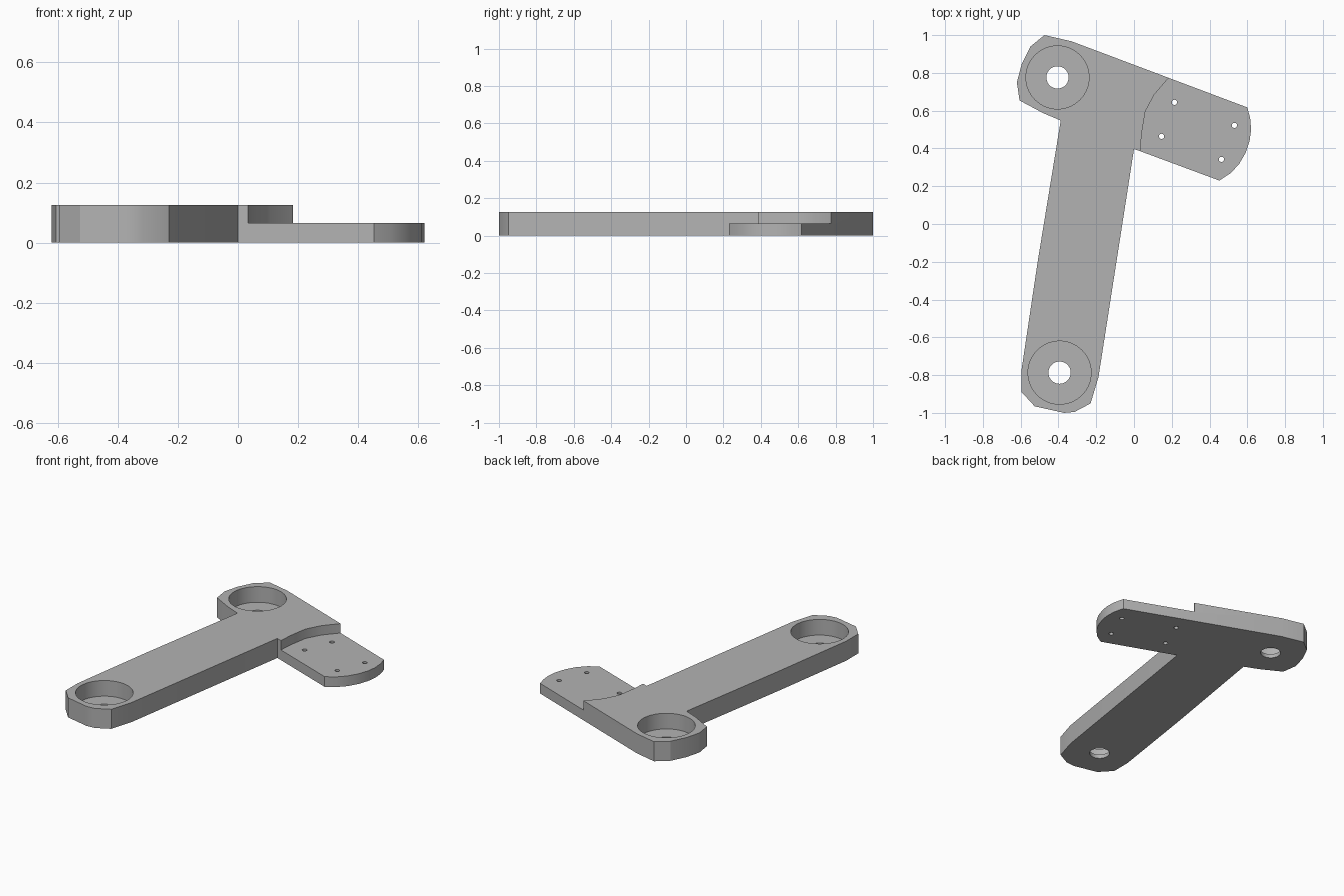
import bpy
import bmesh

old = bpy.data.objects.get("Cube")
if old:
    bpy.data.objects.remove(old, do_unlink=True)

grey = bpy.data.materials.new("plain grey")
grey.use_nodes = True
COLOUR = (0.45, 0.45, 0.45, 1)
grey.diffuse_color = COLOUR
grey.node_tree.nodes["Principled BSDF"].inputs["Base Color"].default_value = COLOUR

THICK, TAB, FLOOR = 0.125, 0.065, 0.025


def prism(name, outline, low, high):
    """Extrude a flat outline between two heights."""
    bm = bmesh.new()
    face = bm.faces.new([bm.verts.new((x, y, low)) for x, y in outline])
    grown = bmesh.ops.extrude_face_region(bm, geom=[face])["geom"]
    verts = [v for v in grown if isinstance(v, bmesh.types.BMVert)]
    bmesh.ops.translate(bm, verts=verts, vec=(0, 0, high - low))
    bmesh.ops.recalc_face_normals(bm, faces=bm.faces)
    mesh = bpy.data.meshes.new(name)
    bm.to_mesh(mesh)
    bm.free()
    mesh.materials.append(grey)
    obj = bpy.data.objects.new(name, mesh)
    bpy.context.collection.objects.link(obj)
    return obj


def drill(name, centre, radius, low, high, sides):
    bpy.ops.mesh.primitive_cylinder_add(
        vertices=sides, radius=radius, depth=high - low,
        location=(*centre, (low + high) / 2))
    obj = bpy.context.object
    obj.name = name
    obj.data.materials.append(grey)
    return obj


# Arm, cross piece and mounting tab share one outline
tab_edge = [(0.6, 0.617), (0.615, 0.56), (0.62, 0.5), (0.612, 0.44),
            (0.59, 0.375), (0.555, 0.315), (0.51, 0.268), (0.452, 0.23)]
arm_edge = [(0.034, 0.385), (0, 0.397), (-0.188, -0.81), (-0.23, -0.95),
            (-0.315, -0.995), (-0.37, -1), (-0.526, -0.965),
            (-0.595, -0.89), (-0.595, -0.77), (-0.51, -0.2),
            (-0.388, 0.548), (-0.479, 0.586), (-0.606, 0.654),
            (-0.62, 0.75), (-0.595, 0.845), (-0.548, 0.94),
            (-0.474, 1), (-0.33, 0.967)]
body = prism("bracket_body", tab_edge + arm_edge, 0, THICK)

# Curved step down to the thin tab
step = [(0.034, 0.2), (0.034, 0.385), (0.04, 0.475), (0.06, 0.596),
        (0.108, 0.686), (0.182, 0.772), (0.2, 0.9), (0.8, 0.9), (0.8, 0.1)]
cutters = [prism("step_cutter", step, TAB, 0.3)]

# Bearing pockets with through holes
for end, centre in (("back", (-0.405, 0.776)), ("front", (-0.394, -0.787))):
    cutters.append(drill(end + "_pocket_cutter", centre, 0.167, FLOOR, 0.3, 64))
    cutters.append(drill(end + "_hole_cutter", centre, 0.059, -0.1, 0.2, 40))

# Screw holes in the tab
for i, centre in enumerate([(0.214, 0.644), (0.146, 0.464),
                            (0.532, 0.522), (0.463, 0.342)]):
    cutters.append(drill(f"screw_cutter_{i}", centre, 0.014, -0.1, 0.2, 20))

for cutter in cutters:
    cutter.hide_render = True
    cut = body.modifiers.new(cutter.name, "BOOLEAN")
    cut.operation = "DIFFERENCE"
    cut.solver = "EXACT"
    cut.object = cutter

# Bake the cuts and discard the cutters
bpy.ops.object.select_all(action="DESELECT")
body.select_set(True)
bpy.context.view_layer.objects.active = body
for cutter in cutters:
    bpy.ops.object.modifier_apply(modifier=cutter.name)
    bpy.data.objects.remove(cutter, do_unlink=True)
bpy.ops.object.shade_smooth_by_angle(angle=0.4)
